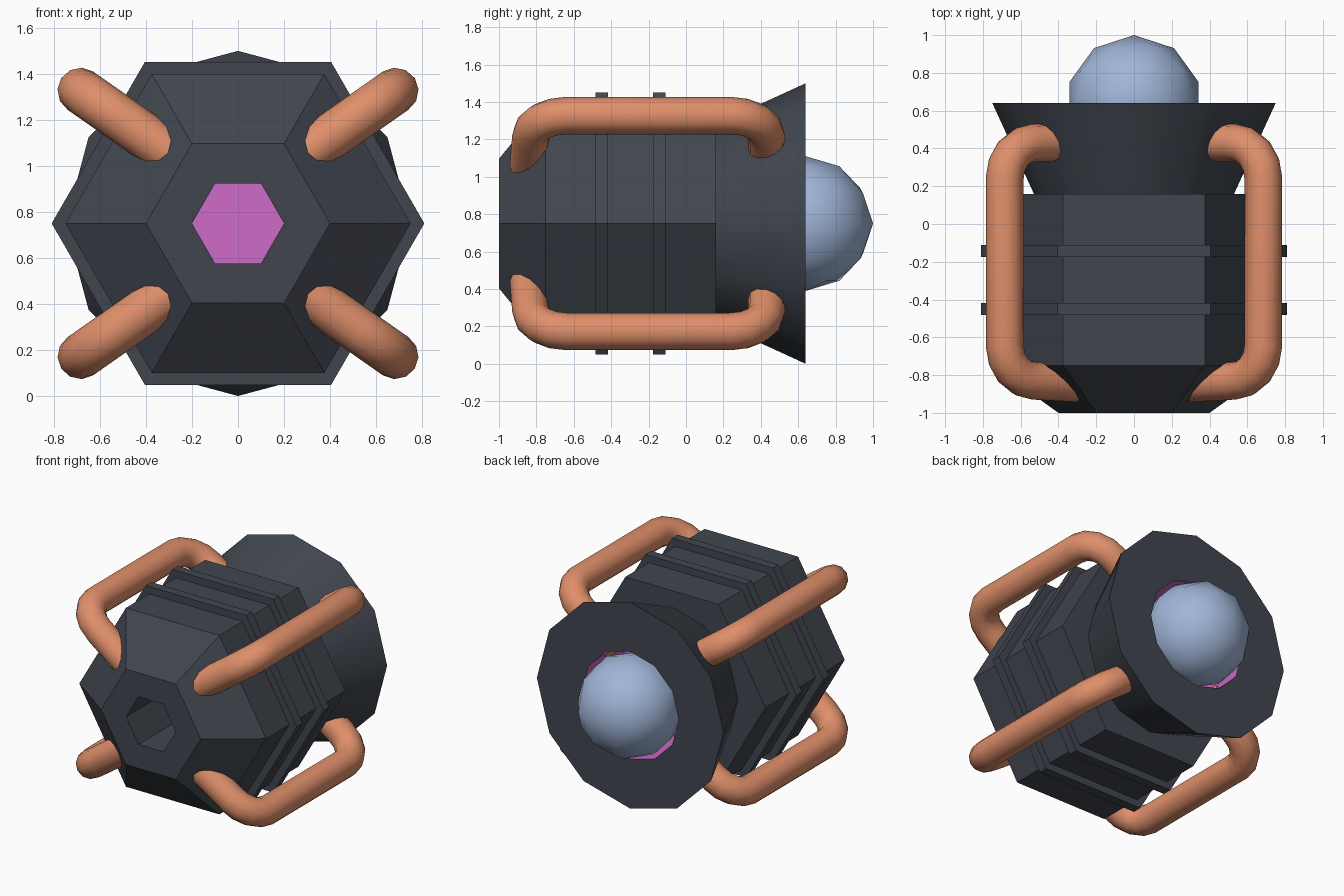
import bpy, bmesh, math
from mathutils import Vector

if "Cube" in bpy.data.objects:
    bpy.data.objects.remove(bpy.data.objects["Cube"])

ZC = 0.75  # height of the long axis


def material(name, rgb):
    m = bpy.data.materials.new(name)
    m.diffuse_color = (*rgb, 1)
    m.use_nodes = True
    m.node_tree.nodes["Principled BSDF"].inputs["Base Color"].default_value = m.diffuse_color
    return m


DARK = material("dark_metal", (0.052, 0.060, 0.076))
COPPER = material("copper", (0.74, 0.275, 0.145))
PINK = material("pink_core", (0.62, 0.145, 0.58))
BLUE = material("pale_blue", (0.35, 0.46, 0.68))


def smooth(ob):
    bpy.ops.object.select_all(action='DESELECT')
    bpy.context.view_layer.objects.active = ob
    ob.select_set(True)
    bpy.ops.object.shade_smooth_by_angle(angle=math.radians(40))


def revolve(name, sides, profiles, mat):
    """Spin lists of (y, radius) around the long axis."""
    bm = bmesh.new()
    for profile in profiles:
        rings = []
        for y, r in profile:
            rings.append([bm.verts.new((r * math.cos(k * math.tau / sides), y,
                                        ZC + r * math.sin(k * math.tau / sides)))
                          for k in range(sides)])
        for a, b in zip(rings, rings[1:]):
            for k in range(sides):
                n = (k + 1) % sides
                bm.faces.new((a[k], b[k], b[n], a[n]))
    bmesh.ops.remove_doubles(bm, verts=bm.verts, dist=1e-4)
    me = bpy.data.meshes.new(name)
    bm.to_mesh(me)
    bm.free()
    me.materials.append(mat)
    ob = bpy.data.objects.new(name, me)
    bpy.context.collection.objects.link(ob)
    return ob


# Hexagonal body: front socket, sloped nose, straight sides, back wall
revolve("body", 6, [[(-0.6, 0.2), (-1, 0.2), (-1, 0.4), (-0.75, 0.75),
                     (0.16, 0.75), (0.16, 0.45)]], DARK)

# Raised bands around the body
for i, y in enumerate((-0.45, -0.143)):
    revolve(f"band_{i + 1}", 6, [[(y - 0.033, 0.74), (y - 0.033, 0.81),
                                  (y + 0.033, 0.81), (y + 0.033, 0.74)]], DARK)

# Flared back with a round opening
smooth(revolve("flare", 12, [[(0.16, 0.53), (0.64, 0.75), (0.64, 0.39)]], DARK))

# Pink plate at the socket bottom and pink lining of the back opening
revolve("socket_plate", 6, [[(-0.6, 0), (-0.6, 0.2)]], PINK)
smooth(revolve("opening_lining", 12, [[(0.64, 0.39), (0.2, 0.39), (0.2, 0)]], PINK))

# Ball in the back opening
bpy.ops.mesh.primitive_ico_sphere_add(subdivisions=2, radius=0.36, location=(0, 0.64, ZC))
ball = bpy.context.object
ball.name = "ball"
ball.data.materials.append(BLUE)
smooth(ball)


# Four bent pipes: path as (inward distance, y)
BEND = 0.19
TIP = 0.53
path = [(TIP, -0.845)]
for k in range(5):
    a = k * math.pi / 8
    path.append((BEND - BEND * math.sin(a), -0.64 - BEND * math.cos(a)))
for k in range(5):
    a = k * math.pi / 8
    path.append((BEND - BEND * math.cos(a), 0.24 + BEND * math.sin(a)))
path.append((TIP, 0.435))

lean = math.radians(35)
for sx, side in ((-1, "left"), (1, "right")):
    for sz, level in ((-1, "lower"), (1, "upper")):
        cu = bpy.data.curves.new(f"{level}_{side}_pipe", 'CURVE')
        cu.dimensions = '3D'
        cu.bevel_depth = 0.1
        cu.bevel_resolution = 4
        cu.use_fill_caps = True
        sp = cu.splines.new('POLY')
        sp.points.add(len(path) - 1)
        for p, (s, y) in zip(sp.points, path):
            p.co = (sx * (0.685 - s * math.cos(lean)), y,
                    ZC + sz * (0.577 - s * math.sin(lean)), 1)
        ob = bpy.data.objects.new(cu.name, cu)
        bpy.context.collection.objects.link(ob)
        cu.materials.append(COPPER)
        bpy.ops.object.select_all(action='DESELECT')
        bpy.context.view_layer.objects.active = ob
        ob.select_set(True)
        bpy.ops.object.convert(target='MESH')
        smooth(bpy.context.object)
